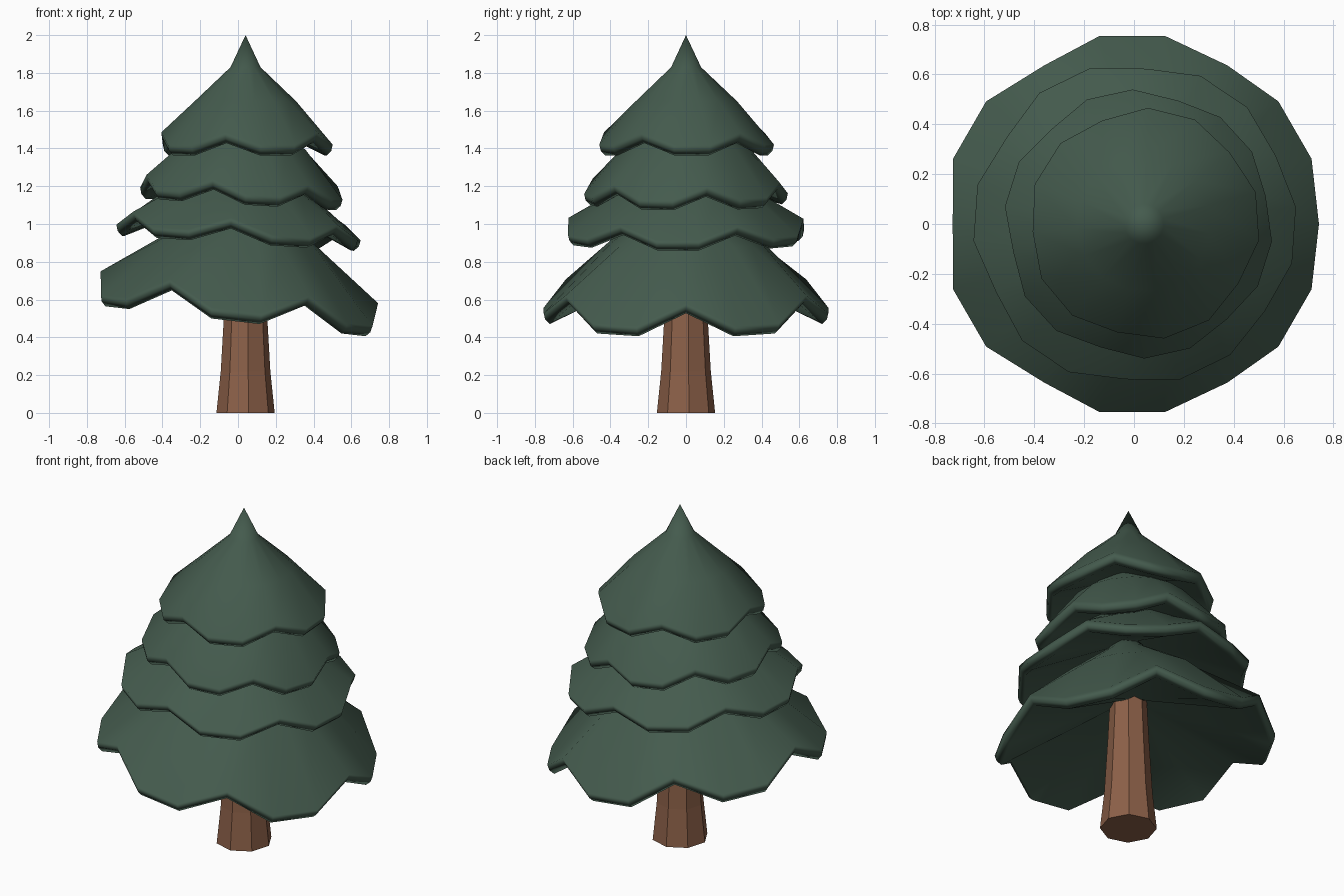
import bpy
import bmesh
from math import sin, cos, radians, tau

if "Cube" in bpy.data.objects:
    bpy.data.objects.remove(bpy.data.objects["Cube"])


def material(name, rgb):
    m = bpy.data.materials.new(name)
    m.diffuse_color = (*rgb, 1)
    m.use_nodes = True
    m.node_tree.nodes["Principled BSDF"].inputs["Base Color"].default_value = m.diffuse_color
    return m


GREEN = material("pine green", (0.058, 0.104, 0.075))
BROWN = material("bark brown", (0.262, 0.117, 0.065))


def add_object(name, bm, mat, smooth):
    bmesh.ops.recalc_face_normals(bm, faces=bm.faces)
    mesh = bpy.data.meshes.new(name)
    for f in bm.faces:
        f.smooth = smooth
    bm.to_mesh(mesh)
    bm.free()
    mesh.materials.append(mat)
    obj = bpy.data.objects.new(name, mesh)
    bpy.context.collection.objects.link(obj)
    return obj


def bridge(bm, a, b):
    n = len(a)
    for i in range(n):
        j = (i + 1) % n
        bm.faces.new((a[i], a[j], b[j], b[i]))


def cap(bm, ring, tip):
    n = len(ring)
    for i in range(n):
        bm.faces.new((ring[i], ring[(i + 1) % n], tip))


def branch_tier(name, lobes, phase, cx, lean, radius, low, notch, profile, tip_z):
    """Scalloped cone: each lobe has two drooping corners and one raised notch."""
    bm = bmesh.new()
    n = lobes * 3

    def point(r, a, z):
        x, y = r * cos(a), r * sin(a)
        return bm.verts.new((cx + x + lean * (z - low), y, z - lean * x))

    def ring(r, z):
        return [point(r, radians(phase) + tau * i / n, z) for i in range(n)]

    def rim(inset, lift):
        verts = []
        for i in range(n):
            raised = i % 3 == 0
            r = radius * (0.96 if raised else 1) - inset
            z = (notch if raised else low) + lift
            verts.append(point(r, radians(phase) + tau * i / n, z))
        return verts

    # Outer skin from rim to tip
    outer = rim(0, 0.045)
    rings = [outer] + [ring(r, z) for r, z in profile]
    for a, b in zip(rings, rings[1:]):
        bridge(bm, a, b)
    cap(bm, rings[-1], point(0, 0, tip_z))
    # Rounded rim and shallow conical underside
    middle = rim(0.008, 0.012)
    lower = rim(0.032, -0.012)
    bridge(bm, outer, middle)
    bridge(bm, middle, lower)
    cap(bm, lower, point(0, 0, low + 0.42 * radius))
    obj = add_object(name, bm, GREEN, True)
    obj.modifiers.new("soft_normals", 'WEIGHTED_NORMAL')
    return obj


# Four tiers of branches, bottom to top
branch_tier("bottom_branches", 6, 0, -0.012, 0.115, 0.765, 0.497, 0.62,
            [(0.40, 0.91), (0.12, 1.10)], 1.25)
branch_tier("lower_middle_branches", 6, 26, 0.0, 0.065, 0.65, 0.91, 0.985,
            [(0.38, 1.17), (0.12, 1.36)], 1.5)
branch_tier("upper_middle_branches", 6, 12.5, 0.015, 0.06, 0.54, 1.115, 1.185,
            [(0.33, 1.41), (0.10, 1.58)], 1.72)
branch_tier("top_branches", 5, 40, 0.04, 0.0, 0.466, 1.375, 1.44,
            [(0.27, 1.65), (0.08, 1.83)], 2.0)

# Eight-sided trunk flaring at the foot
bm = bmesh.new()
trunk = [[bm.verts.new((0.04 + r * cos(radians(6) + tau * i / 8),
                        r * sin(radians(6) + tau * i / 8), z)) for i in range(8)]
         for r, z in ((0.155, 0), (0.132, 0.22), (0.113, 0.55), (0.098, 0.86))]
for a, b in zip(trunk, trunk[1:]):
    bridge(bm, a, b)
bm.faces.new(trunk[0])
bm.faces.new(trunk[-1])
add_object("trunk", bm, BROWN, False)
